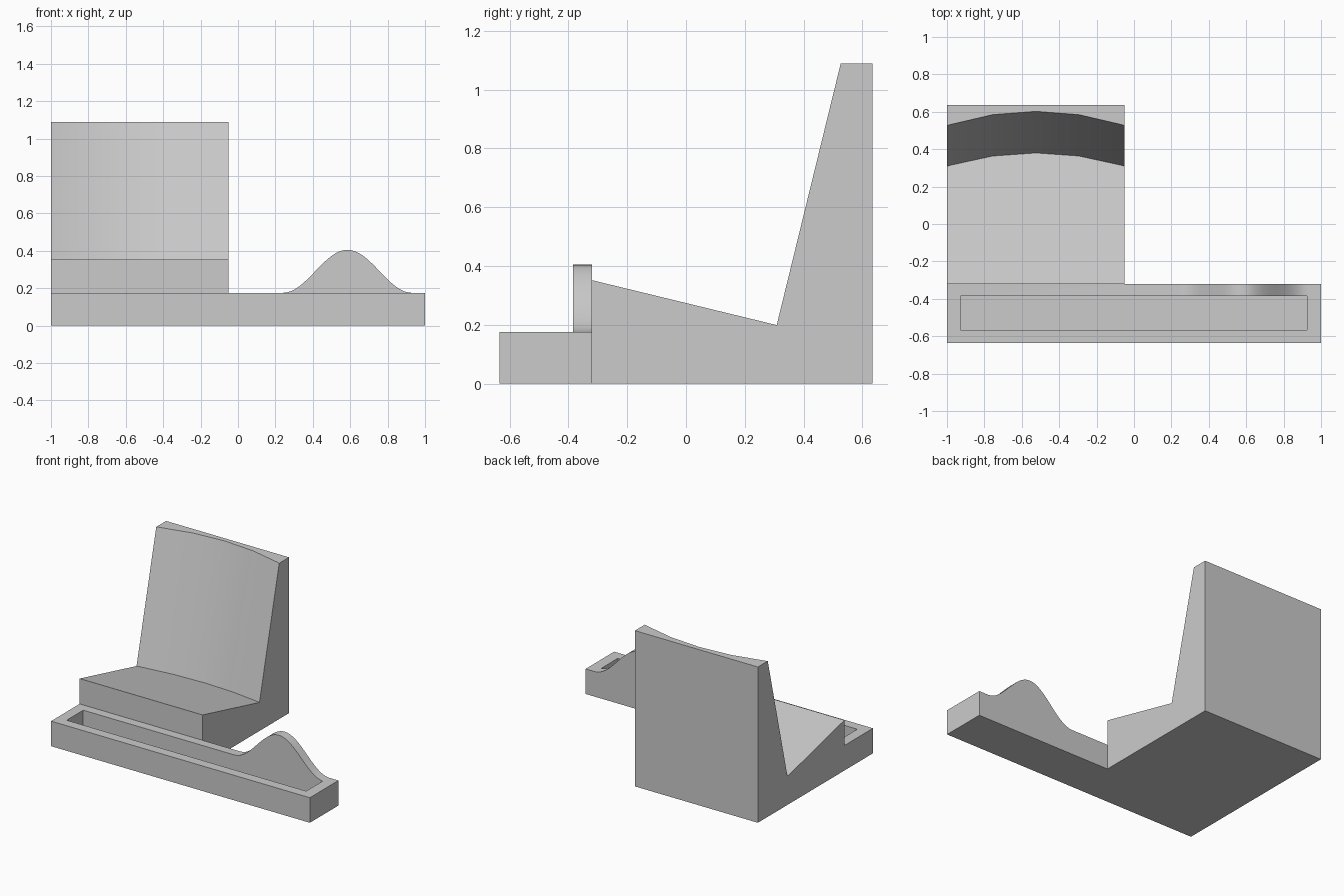
import bpy
import bmesh
import math

cube = bpy.data.objects.get("Cube")
if cube:
    bpy.data.objects.remove(cube, do_unlink=True)

grey = bpy.data.materials.new("light_grey")
grey.use_nodes = True
colour = (0.6, 0.6, 0.6, 1)
grey.diffuse_color = colour
grey.node_tree.nodes["Principled BSDF"].inputs["Base Color"].default_value = colour


def loft(name, sections):
    """Closed solid through matching rings of points."""
    bm = bmesh.new()
    rings = [[bm.verts.new(p) for p in ring] for ring in sections]
    for a, b in zip(rings, rings[1:]):
        for i in range(len(a)):
            j = (i + 1) % len(a)
            bm.faces.new((a[i], a[j], b[j], b[i]))
    bm.faces.new(rings[0])
    bm.faces.new(rings[-1])
    bmesh.ops.recalc_face_normals(bm, faces=bm.faces)
    mesh = bpy.data.meshes.new(name)
    bm.to_mesh(mesh)
    bm.free()
    mesh.materials.append(grey)
    obj = bpy.data.objects.new(name, mesh)
    bpy.context.collection.objects.link(obj)
    return obj


def box(name, x0, x1, y0, y1, z0, z1):
    return loft(name, [[(x, y0, z0), (x, y1, z0), (x, y1, z1), (x, y0, z1)]
                       for x in (x0, x1)])


def combine(target, other, operation):
    mod = target.modifiers.new(operation.lower(), 'BOOLEAN')
    mod.operation, mod.object, mod.solver = operation, other, 'EXACT'
    bpy.context.view_layer.objects.active = target
    bpy.ops.object.modifier_apply(modifier=mod.name)
    bpy.data.objects.remove(other, do_unlink=True)


FRONT, WALL, JOIN, BACK = -0.635, -0.384, -0.32, 0.635
RIM = 0.175

# Seat block with a sloped seat and a back that is hollowed across its width
mid, radius = -0.525, 1.52
seat_sections = []
for dx in (-0.475, -0.455, -0.23, 0, 0.23, 0.455, 0.475):
    d = math.sqrt(radius ** 2 - dx ** 2) - radius
    valley = 0.38 + d * 0.94
    profile = [(JOIN, 0), (JOIN, 0.352), (valley, 0.352 - 0.243 * (valley - JOIN)),
               (0.602 + d, 1.088), (BACK, 1.088), (BACK, 0)]
    seat_sections.append([(mid + dx, y, z) for y, z in profile])
stand = loft("seat_and_tray", seat_sections)

# Rear wall of the tray with a smooth hump
steps, centre, half = 32, 0.585, 0.345
outline = [(-1, 0), (-1, RIM)]
for i in range(steps + 1):
    t = 2 * i / steps - 1
    outline.append((centre + half * t, RIM + 0.115 * (1 + math.cos(math.pi * t))))
outline += [(1, RIM), (1, 0)]
rear_wall = loft("rear_wall", [[(x, y, z) for x, z in outline] for y in (WALL, JOIN)])

# Long tray with its open pocket
tray = box("tray", -1, 1, FRONT, WALL, 0, RIM)
combine(tray, rear_wall, 'UNION')
combine(tray, box("pocket", -0.927, 0.924, -0.567, WALL, 0.063, 0.6), 'DIFFERENCE')
combine(stand, tray, 'UNION')

# Smooth the curved faces, keep the corners sharp
bpy.ops.object.select_all(action='DESELECT')
stand.select_set(True)
bpy.context.view_layer.objects.active = stand
bpy.ops.object.shade_smooth_by_angle(angle=math.radians(30))
